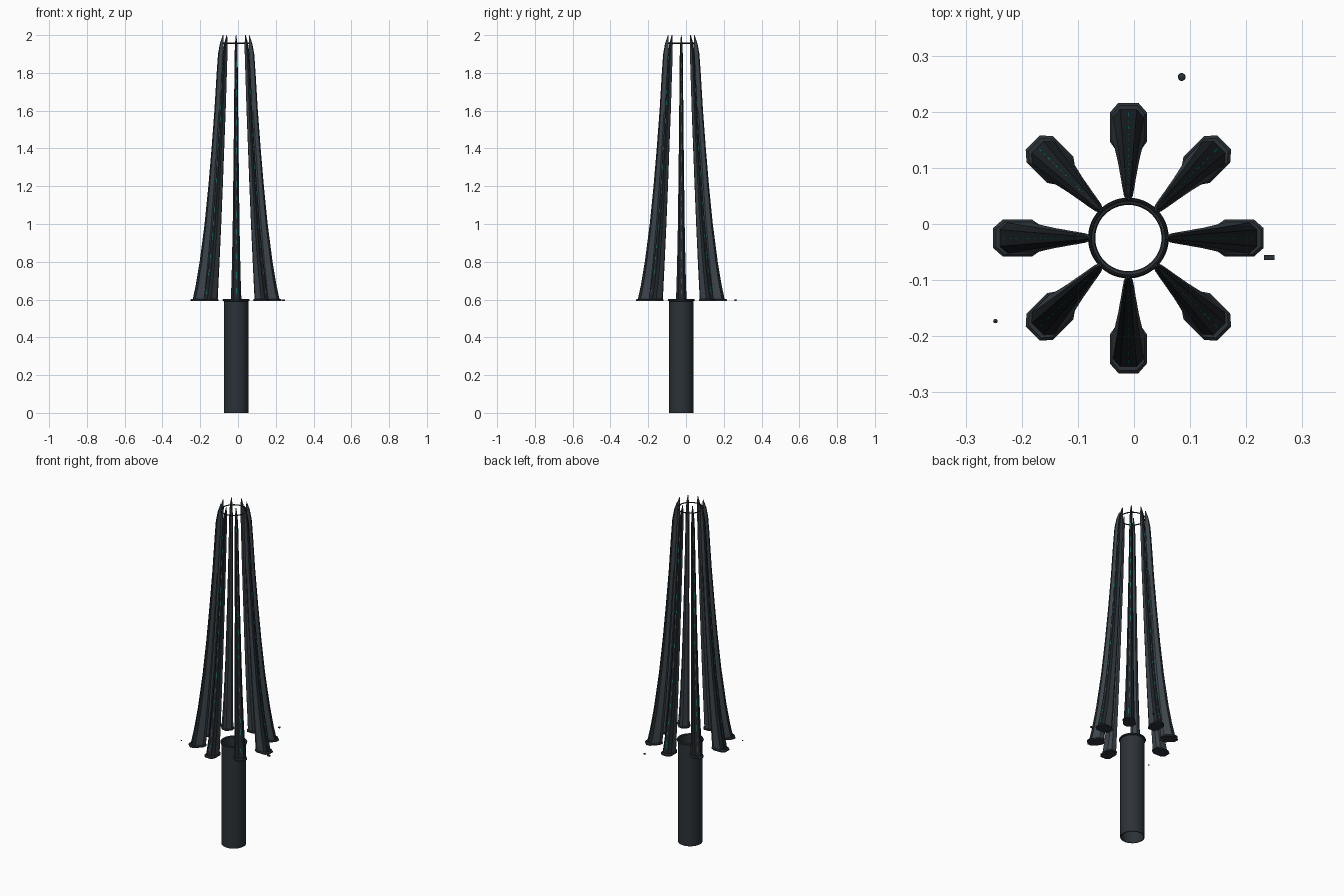
import bpy, bmesh, math, random
from mathutils import Matrix, Vector

if "Cube" in bpy.data.objects:
    bpy.data.objects.remove(bpy.data.objects["Cube"])
random.seed(4)
CENTRE = Vector((-0.01, -0.025, 0))


def material(name, rgb):
    m = bpy.data.materials.new(name)
    m.use_nodes = True
    m.diffuse_color = (*rgb, 1)
    m.node_tree.nodes["Principled BSDF"].inputs["Base Color"].default_value = (*rgb, 1)
    return m


slate = material("slate metal", (0.045, 0.058, 0.07))
dark = material("dark metal", (0.014, 0.018, 0.022))
gunmetal = material("gunmetal", (0.024, 0.031, 0.038))
green = material("glowing green", (0.0, 0.4, 0.28))


def finish(name, bm, mats, smooth=False, loc=CENTRE, angle=0):
    bmesh.ops.recalc_face_normals(bm, faces=bm.faces)
    me = bpy.data.meshes.new(name)
    bm.to_mesh(me)
    bm.free()
    for m in mats:
        me.materials.append(m)
    ob = bpy.data.objects.new(name, me)
    bpy.context.collection.objects.link(ob)
    ob.location = loc
    ob.rotation_euler.z = angle
    if smooth:
        bpy.ops.object.select_all(action="DESELECT")
        ob.select_set(True)
        bpy.context.view_layer.objects.active = ob
        bpy.ops.object.shade_smooth_by_angle(angle=math.radians(40))
    return ob


def lathe(name, profile, mat, steps=48):
    """Closed (radius, z) profile spun about the tower axis."""
    bm = bmesh.new()
    rings = []
    for i in range(steps):
        a = math.tau * i / steps
        rings.append([bm.verts.new((r * math.cos(a), r * math.sin(a), z)) for r, z in profile])
    n = len(profile)
    for i in range(steps):
        p, q = rings[i], rings[(i + 1) % steps]
        for j in range(n):
            k = (j + 1) % n
            bm.faces.new((p[j], q[j], q[k], p[k]))
    return finish(name, bm, [mat], True)


def octagon(bm, z, r_in, r_out, w):
    """Stretched octagon, counter-clockwise, starting on the outer face."""
    c_in, c_out, e = (r_out - r_in) * 0.24, (r_out - r_in) * 0.19, w * 0.54
    pts = [(r_out, -e), (r_out, e), (r_out - c_out, w), (r_in + c_in, w),
           (r_in, e), (r_in, -e), (r_in + c_in, -w), (r_out - c_out, -w)]
    return [bm.verts.new((x, y, z)) for x, y in pts]


def loft(bm, rings):
    for p, q in zip(rings, rings[1:]):
        for j in range(8):
            k = (j + 1) % 8
            f = bm.faces.new((p[j], p[k], q[k], q[j]))
            f.material_index = 1 if j in (0, 1, 7) else 0
    bm.faces.new(rings[0][::-1])
    bm.faces.new(rings[-1])


# Height, inner radius, outer radius and half width along a leg
LEG = [(0.60, 0.153, 0.230, 0.028), (0.68, 0.146, 0.213, 0.025),
       (0.80, 0.136, 0.193, 0.022), (1.00, 0.121, 0.167, 0.018),
       (1.20, 0.108, 0.147, 0.0155), (1.40, 0.096, 0.130, 0.013),
       (1.60, 0.084, 0.115, 0.011), (1.80, 0.074, 0.103, 0.009),
       (1.90, 0.069, 0.096, 0.008), (1.955, 0.067, 0.086, 0.006),
       (2.00, 0.068, 0.071, 0.0015)]


def outer_radius(z):
    for a, b in zip(LEG, LEG[1:]):
        if z <= b[0]:
            return a[2] + (b[2] - a[2]) * (z - a[0]) / (b[0] - a[0])
    return LEG[-1][2]


for i in range(8):
    angle = i * math.tau / 8
    # Curved leg ending in a point
    bm = bmesh.new()
    loft(bm, [octagon(bm, *s) for s in LEG])
    finish(f"leg_{i + 1}", bm, [slate, dark], angle=angle)

    # Foot flange
    bm = bmesh.new()
    loft(bm, [octagon(bm, 0.593, 0.15, 0.241, 0.033),
              octagon(bm, 0.599, 0.15, 0.241, 0.033),
              octagon(bm, 0.604, 0.154, 0.236, 0.029)])
    for f in bm.faces:
        f.material_index = 0
    finish(f"foot_flange_{i + 1}", bm, [gunmetal], angle=angle)

    # Broken light strip down the outer crest
    bm = bmesh.new()
    z = 0.63
    while z < 1.88:
        top = z + random.uniform(0.015, 0.04)
        lo, hi = outer_radius(z) + 0.0006, outer_radius(top) + 0.0006
        bm.faces.new([bm.verts.new(p) for p in (
            (lo, -0.0013, z), (lo, 0.0013, z), (hi, 0.0013, top), (hi, -0.0013, top))])
        z = top + random.uniform(0.03, 0.08)
    finish(f"light_strip_{i + 1}", bm, [green], angle=angle)

# Open shaft, its collar and the thin ring that ties the tips
lathe("shaft", [(0.065, 0), (0.065, 0.595), (0.06, 0.595), (0.06, 0)], gunmetal)


def ring(name, radius, half_w, half_h, z, mat):
    pts = [(radius + half_w * math.cos(math.tau * k / 8),
            z + half_h * math.sin(math.tau * k / 8)) for k in range(8)]
    lathe(name, pts, mat)


ring("shaft_collar", 0.0655, 0.0065, 0.006, 0.597, gunmetal)
ring("tip_ring", 0.068, 0.003, 0.003, 1.957, dark)

# Small loose fragments floating around the feet
for k, (x, y, size, stretch) in enumerate([(0.085, 0.262, 0.008, 1),
                                           (-0.247, -0.173, 0.0045, 1),
                                           (0.241, -0.06, 0.009, 0.5)]):
    bm = bmesh.new()
    if stretch < 1:
        bmesh.ops.create_cube(bm, size=2 * size)
        bmesh.ops.scale(bm, vec=(1, stretch, 0.4), verts=bm.verts)
    else:
        bmesh.ops.create_icosphere(bm, subdivisions=1, radius=size)
        bmesh.ops.scale(bm, vec=(1, 1, 0.6), verts=bm.verts)
    finish(f"fragment_{k + 1}", bm, [gunmetal], loc=Vector((x, y, 0.597)))
